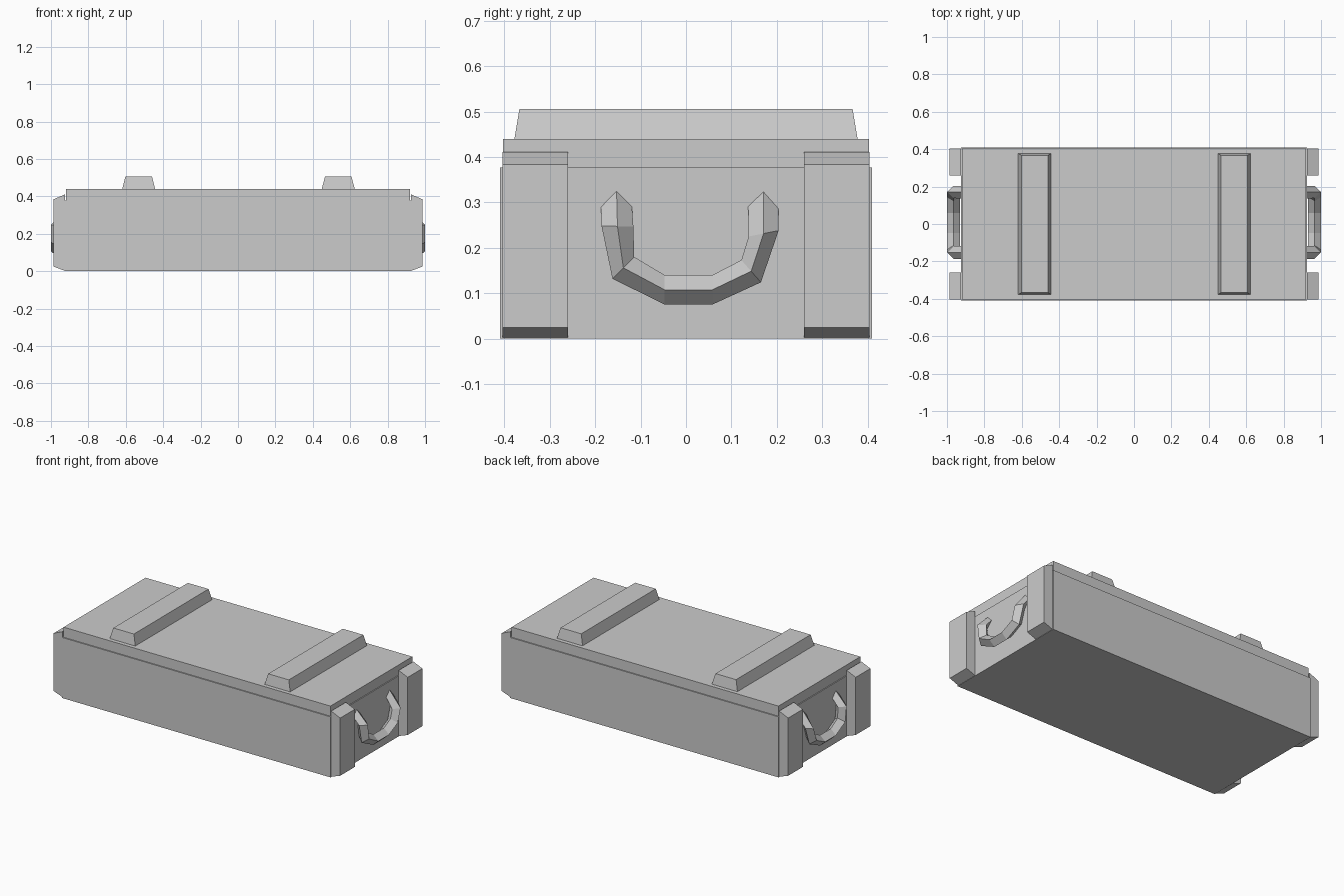
import bpy, bmesh
from mathutils import Vector

if "Cube" in bpy.data.objects:
    bpy.data.objects.remove(bpy.data.objects["Cube"])


def make(name, verts, faces):
    bm = bmesh.new()
    vs = [bm.verts.new(v) for v in verts]
    for f in faces:
        bm.faces.new([vs[i] for i in f])
    bmesh.ops.recalc_face_normals(bm, faces=bm.faces)
    me = bpy.data.meshes.new(name)
    bm.to_mesh(me)
    bm.free()
    ob = bpy.data.objects.new(name, me)
    bpy.context.collection.objects.link(ob)
    return ob


def loft(name, rings):
    """Skin a list of equal-sized rings and cap both ends."""
    n = len(rings[0])
    verts = [v for r in rings for v in r]
    faces = [(i * n + j, i * n + (j + 1) % n, (i + 1) * n + (j + 1) % n, (i + 1) * n + j)
             for i in range(len(rings) - 1) for j in range(n)]
    faces += [tuple(range(n)), tuple(range(len(verts) - n, len(verts)))]
    return make(name, verts, faces)


def rect(cx, hx, hy, z):
    return [(cx - hx, -hy, z), (cx + hx, -hy, z), (cx + hx, hy, z), (cx - hx, hy, z)]


def side_name(s, a, b):
    return a if s > 0 else b


# Body and inset lid
loft("crate_body", [rect(0, 0.925, 0.41, 0), rect(0, 0.925, 0.41, 0.377)])
loft("crate_lid", [rect(0, 0.919, 0.403, 0.377), rect(0, 0.919, 0.403, 0.44)])

# Tapered cleats across the lid
for s, cx in ((-1, -0.531), (1, 0.536)):
    loft(side_name(s, "right", "left") + "_lid_cleat",
         [rect(cx, 0.088, 0.378, 0.44), rect(cx, 0.071, 0.367, 0.506)])

# Chamfered corner posts on both ends
post = [(0.925, 0.002), (0.987, 0.025), (0.987, 0.384), (0.925, 0.411)]
for sx in (-1, 1):
    for sy in (-1, 1):
        loft(side_name(sx, "right", "left") + side_name(sy, "_back", "_front") + "_post",
             [[(sx * x, sy * y, z) for x, z in post] for y in (0.26, 0.404)])

# Diamond-section rope handles: outer and inner edge (y, z) at each bend
bends = [((-0.187, 0.29), (-0.119, 0.29)), ((-0.186, 0.248), (-0.116, 0.247)),
         ((-0.162, 0.132), (-0.114, 0.18)), ((-0.047, 0.075), (-0.047, 0.14)),
         ((0.058, 0.075), (0.058, 0.14)), ((0.165, 0.124), (0.122, 0.173)),
         ((0.204, 0.238), (0.138, 0.225)), ((0.204, 0.286), (0.137, 0.291))]
for sx in (-1, 1):
    rings = []
    for i, (o, n) in enumerate(bends):
        end = i in (0, len(bends) - 1)
        x = 0.925 if end else 0.965
        out, inn = Vector((sx * x, *o)), Vector((sx * x, *n))
        mid = (out + inn) / 2
        d = Vector((0, 0, 0.035)) if end else Vector((sx * 0.035, 0, 0))
        rings.append([out, mid + d, inn, mid - d])
    loft(side_name(sx, "right", "left") + "_handle", rings)
